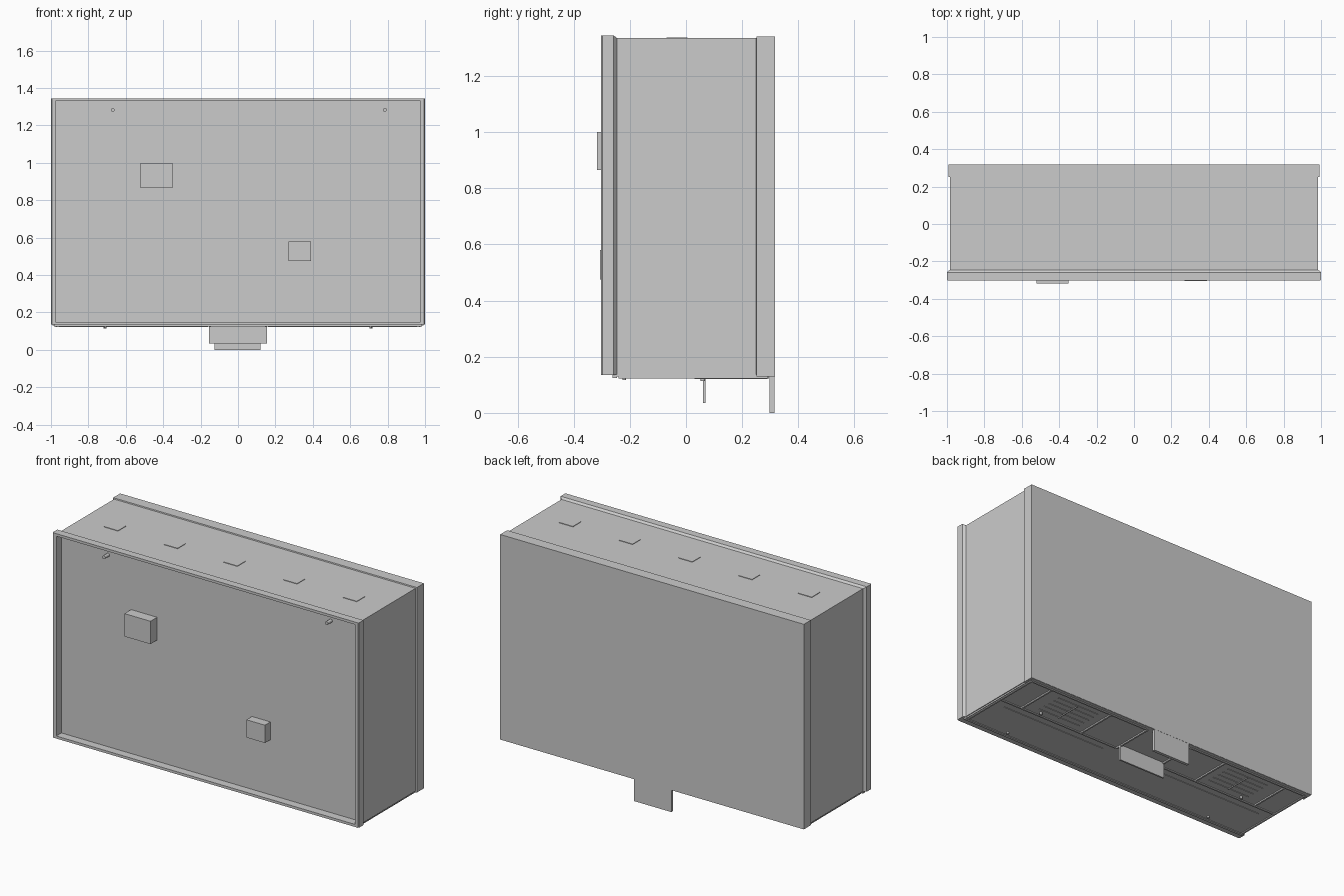
import bpy, bmesh, math

old = bpy.data.objects.get("Cube")
if old:
    bpy.data.objects.remove(old, do_unlink=True)

GREY = (0.6, 0.6, 0.6, 1.0)
mat = bpy.data.materials.new("plain grey")
mat.use_nodes = True
mat.diffuse_color = GREY
mat.node_tree.nodes["Principled BSDF"].inputs["Base Color"].default_value = GREY


def finish(bm, name):
    bmesh.ops.recalc_face_normals(bm, faces=bm.faces)
    mesh = bpy.data.meshes.new(name)
    bm.to_mesh(mesh)
    bm.free()
    mesh.materials.append(mat)
    obj = bpy.data.objects.new(name, mesh)
    bpy.context.scene.collection.objects.link(obj)
    return obj


def box(name, x0, x1, y0, y1, z0, z1):
    bm = bmesh.new()
    bmesh.ops.create_cube(bm, size=1)
    for v in bm.verts:
        v.co.x = x1 if v.co.x > 0 else x0
        v.co.y = y1 if v.co.y > 0 else y0
        v.co.z = z1 if v.co.z > 0 else z0
    return finish(bm, name)


def peg(name, x, y, z, radius, length, axis):
    bm = bmesh.new()
    bmesh.ops.create_cone(bm, cap_ends=True, segments=16, radius1=radius,
                          radius2=radius, depth=length)
    obj = finish(bm, name)
    obj.location = (x, y, z)
    if axis == "y":
        obj.rotation_euler.x = math.pi / 2
    return obj


def loft(name, rings):
    """Rectangular rings (half width, bottom, top, y) joined front to back."""
    bm = bmesh.new()
    loops = [[bm.verts.new(p) for p in ((-w, y, lo), (w, y, lo), (w, y, hi), (-w, y, hi))]
             for w, lo, hi, y in rings]
    for a, b in zip(loops, loops[1:]):
        for i in range(4):
            j = (i + 1) % 4
            bm.faces.new((a[i], a[j], b[j], b[i]))
    bm.faces.new(loops[0])
    bm.faces.new(loops[-1])
    return finish(bm, name)


# Cabinet: recessed front panel, raised front rim, body and rear band
loft("cabinet", [
    (0.975, 0.150, 1.330, -0.255),
    (0.975, 0.150, 1.330, -0.303),
    (0.995, 0.135, 1.345, -0.303),
    (1.000, 0.135, 1.345, -0.298),
    (1.000, 0.135, 1.345, -0.258),
    (0.985, 0.138, 1.335, -0.245),
    (0.985, 0.138, 1.335, 0.250),
    (0.992, 0.130, 1.341, 0.252),
    (0.992, 0.130, 1.341, 0.317),
])
box("floor_plate", -0.98, 0.98, -0.245, 0.315, 0.129, 0.145)
box("front_floor_lip", -0.985, 0.985, -0.262, -0.245, 0.125, 0.14)

# Front panel fittings
box("large_front_block", -0.52, -0.35, -0.317, -0.25, 0.865, 1.0)
box("small_front_block", 0.27, 0.39, -0.306, -0.25, 0.475, 0.58)
for x in (-0.67, 0.785):
    peg("front_pin", x, -0.27, 1.283, 0.01, 0.05, "y")

# Row of thin plates on the roof
for i in range(5):
    x = -0.78 + 0.39 * i
    box("roof_plate", x - 0.045, x + 0.045, -0.07, 0.005, 1.33, 1.338)

# Hanging bracket and rear tab
box("bracket_plate", -0.155, 0.155, 0.06, 0.07, 0.035, 0.135)
box("rear_tab", -0.125, 0.12, 0.298, 0.316, 0.0, 0.14)

# Underside ribs, vent slats and pins on both sides
for s in (-1, 1):
    def rib(name, x0, x1, y0, y1, z0=0.123):
        box(name, min(s * x0, s * x1), max(s * x0, s * x1), y0, y1, z0, 0.132)
    for x in (0.145, 0.40, 0.82):
        rib("cross_rib", x, x + 0.01, 0.03, 0.29, 0.121)
    rib("long_rib", 0.16, 0.96, 0.025, 0.035)
    rib("rear_rib", 0.16, 0.96, 0.285, 0.295)
    rib("end_rib", 0.965, 0.975, -0.24, 0.29)
    rib("vent_divider", 0.60, 0.605, 0.08, 0.24)
    for i in range(5):
        y = 0.08 + 0.04 * i
        rib("vent_slat", 0.46, 0.74, y, y + 0.006, 0.126)
    rib("floor_strip", 0.2, 0.9, -0.025, -0.02, 0.126)
    peg("underside_pin", s * 0.71, 0.06, 0.124, 0.008, 0.02, "z")
    peg("front_underside_pin", s * 0.71, -0.22, 0.125, 0.007, 0.016, "z")
